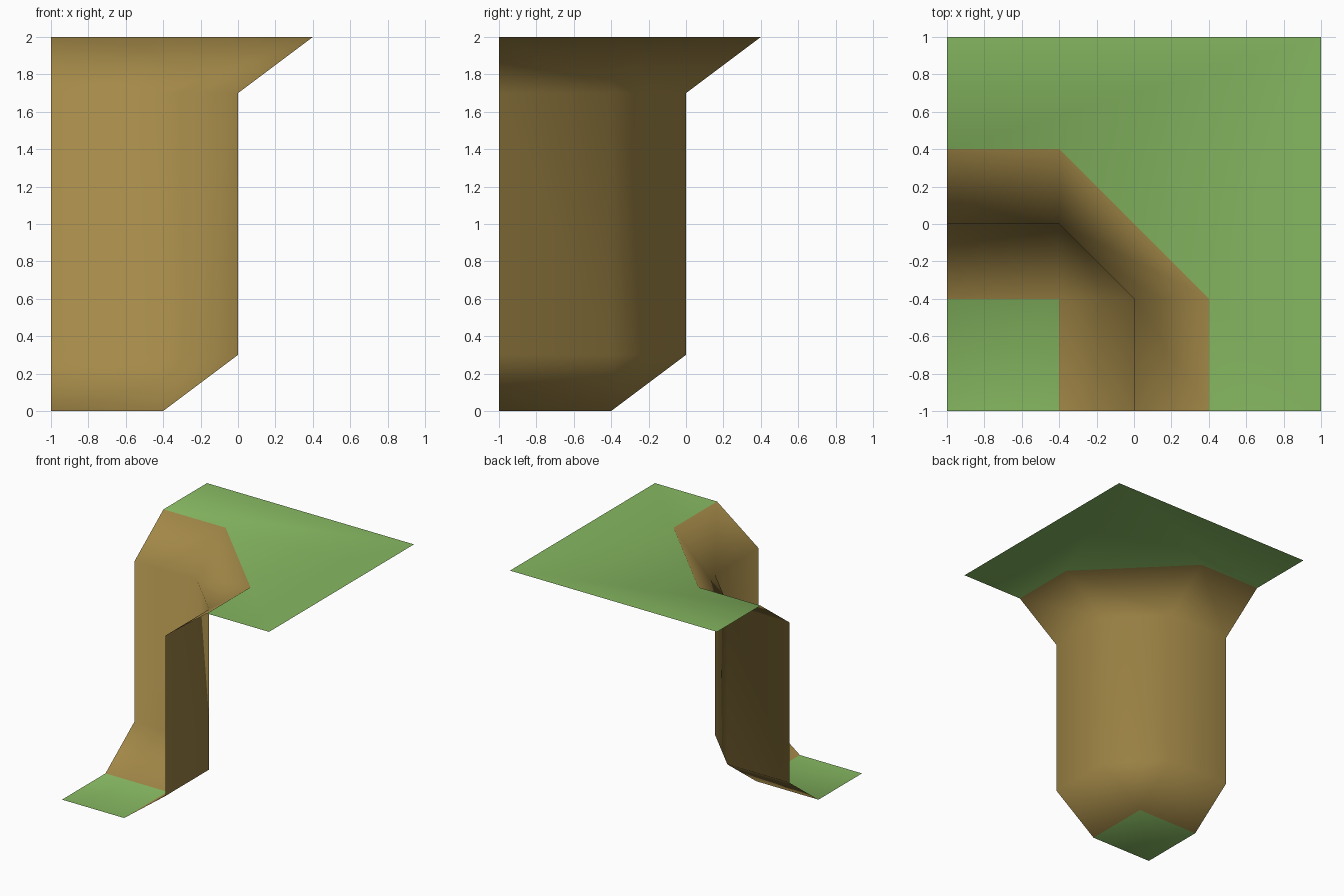
import bpy, bmesh

if "Cube" in bpy.data.objects:
    bpy.data.objects.remove(bpy.data.objects["Cube"])


def material(name, rgb):
    m = bpy.data.materials.new(name)
    m.diffuse_color = (*rgb, 1)
    m.use_nodes = True
    m.node_tree.nodes["Principled BSDF"].inputs["Base Color"].default_value = m.diffuse_color
    return m


bm = bmesh.new()


def row(z, pts):
    return [bm.verts.new((x, y, z)) for x, y in pts]


# Cliff cross-section: each row wraps round the inside corner
def corner(o, z):
    a = -0.4
    b = 0.4 if o > 0 else a     # the top bevel runs on to a wider chamfer
    return row(z, [(-1, o), (a, o), (b if o > 0 else o, -0.4), (o, -1)])


foot = corner(-0.4, 0)
wall_low = corner(0, 0.3)
wall_high = corner(0, 1.7)
rim = corner(0.4, 2)
for lo, hi in ((foot, wall_low), (wall_low, wall_high), (wall_high, rim)):
    for i in range(3):
        bm.faces.new((lo[i], lo[i + 1], hi[i + 1], hi[i]))

# Upper and lower grass
a, b, c, d = rim
nw, ne, se = row(2, [(-1, 1), (1, 1), (1, -1)])
sw = bm.verts.new((-1, -1, 0))
bm.faces.new((a, b, ne, nw))
bm.faces.new((b, c, ne))
bm.faces.new((c, d, se, ne))
bmesh.ops.remove_doubles(bm, verts=bm.verts, dist=0.001)
p, q, r = [min(bm.verts, key=lambda v: (v.co.x - x) ** 2 + (v.co.y - y) ** 2 + v.co.z ** 2)
           for x, y in ((-1, -0.4), (-0.4, -0.4), (-0.4, -1))]
bm.faces.new((sw, r, q, p))

# Grass on level faces, earth on the rest
bm.normal_update()
bmesh.ops.recalc_face_normals(bm, faces=bm.faces)
bm.normal_update()
if sum(f.normal.z for f in bm.faces) < 0:
    bmesh.ops.reverse_faces(bm, faces=bm.faces)
bm.normal_update()
for f in bm.faces:
    f.smooth = True
    f.material_index = int(abs(f.normal.z) > 0.99)

me = bpy.data.meshes.new("cliff_corner")
bm.to_mesh(me)
bm.free()
me.materials.append(material("earth brown", (0.37, 0.25, 0.065)))
me.materials.append(material("grass green", (0.24, 0.48, 0.12)))
bpy.context.collection.objects.link(bpy.data.objects.new("cliff_corner", me))
